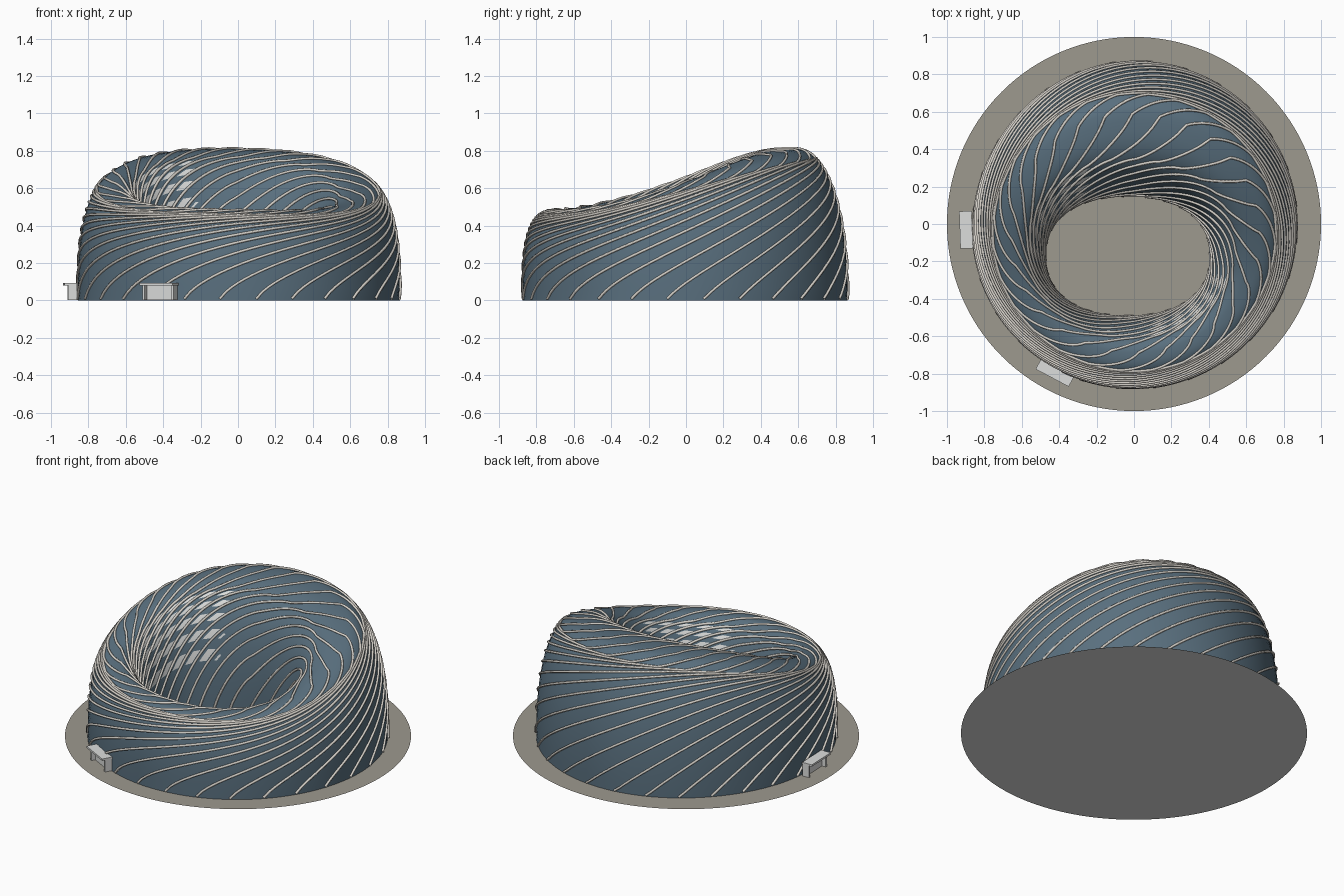
import bpy, bmesh, math
from mathutils import Vector, Matrix

if "Cube" in bpy.data.objects:
    bpy.data.objects.remove(bpy.data.objects["Cube"])

RIBS, PER_RIB = 28, 6                     # spiral ribs and mesh columns per rib gap
OUT_ROWS, TOP_ROWS, IN_ROWS = 32, 14, 26  # rows on outer wall, crest, courtyard wall
COLS, ROWS = RIBS * PER_RIB, OUT_ROWS + TOP_ROWS + IN_ROWS
OUT_SWEEP, TOP_SWEEP, IN_SWEEP = (math.radians(a) for a in (142, 42, 95))
GAP = 2 * math.pi / RIBS


def material(name, rgb):
    m = bpy.data.materials.new(name)
    m.diffuse_color = (*rgb, 1)
    m.use_nodes = True
    m.node_tree.nodes["Principled BSDF"].inputs["Base Color"].default_value = m.diffuse_color
    return m


BLUE = material("slate blue glass", (0.10, 0.16, 0.21))
RIB = material("warm pale metal", (0.66, 0.63, 0.58))
PANEL = material("light grey", (0.72, 0.73, 0.72))
STONE = material("paving grey", (0.34, 0.32, 0.275))


def add_mesh(name, bm, mats):
    me = bpy.data.meshes.new(name)
    bm.normal_update()
    bm.to_mesh(me)
    bm.free()
    for m in mats:
        me.materials.append(m)
    ob = bpy.data.objects.new(name, me)
    bpy.context.collection.objects.link(ob)
    return ob


def spow(x, p):
    return max(x, 0.0) ** p


def ring_point(theta, v):
    """Point on the shell: v 0..1 outer wall up to the crest, 1..2 down the inside."""
    c, s = math.cos(theta), math.sin(theta)
    flat = 1 - 0.025 * spow(math.cos(theta - math.radians(145)), 4)
    outer = Vector((0.866 * c * flat, 0.87 * s * flat - 0.003, 0))
    crest = Vector((0.66 * c, 0.635 * s - 0.055, 0))
    sx = math.copysign(abs(c) ** 0.88, c)
    sy = math.copysign(abs(s) ** 0.88, s)
    inner = Vector((0.445 * sx - 0.033, 0.325 * sy - 0.172, 0))
    h = 0.62 + 0.165 * s + 0.025 * s * s + 0.05 * (s - s ** 3) - 0.012 * c
    if v <= 1:
        n, a, edge = 2.6 - 0.4 * s, v * math.pi / 2, outer
    else:
        n, a, edge = 2.5 + 0.5 * s, (2 - v) * math.pi / 2, inner
    p = crest.lerp(edge, spow(math.cos(a), 2 / n))
    p.z = h * spow(math.sin(a), 2 / n)
    return p


def spiral(start, row):
    """Angle and profile position along one spiral line."""
    lo, hi = 0.76, 1.26
    if row <= OUT_ROWS:
        f = row / OUT_ROWS
        return start + OUT_SWEEP * f, lo * (1 - (1 - f) ** 1.6)
    row -= OUT_ROWS
    if row <= TOP_ROWS:
        f = row / TOP_ROWS
        ease = 0.5 * f + 0.5 * f * f * (3 - 2 * f)
        return start + OUT_SWEEP + TOP_SWEEP * f, lo + (hi - lo) * ease
    f = (row - TOP_ROWS) / IN_ROWS
    return start + OUT_SWEEP + TOP_SWEEP + IN_SWEEP * f, hi + (2 - hi) * f ** 1.2


# Ring-shaped shell, its mesh columns following the spirals
bm = bmesh.new()
starts = [GAP * (0.5 + c / PER_RIB) for c in range(COLS)]
grid = [[bm.verts.new(ring_point(*spiral(a, r))) for r in range(ROWS + 1)]
        for a in starts]
for c in range(COLS):
    d = (c + 1) % COLS
    for r in range(ROWS):
        f = bm.faces.new((grid[c][r], grid[d][r], grid[d][r + 1], grid[c][r + 1]))
        f.smooth = True
        # pale panels in a lattice on parts of the courtyard wall
        th, v = spiral(starts[c], r)
        deg = math.degrees(th) % 360
        if (1.28 < v < 1.85 and (110 < deg < 205 or 275 < deg < 340)
                and c % PER_RIB in (1, 2, 3) and r % 4 < 2):
            f.material_index = 1
add_mesh("ring_shell", bm, [BLUE, PANEL])

# Spiral ribs lying on the shell
curve = bpy.data.curves.new("spiral_ribs", "CURVE")
curve.dimensions = "3D"
curve.bevel_depth = 0.0075
curve.bevel_resolution = 1
curve.materials.append(RIB)
STEPS = 2
for k in range(RIBS):
    pts = []
    for i in range(ROWS * STEPS + 1):
        th, v = spiral(GAP * (k + 0.5), i / STEPS)
        e = 1e-3
        v0 = min(max(v, e), 2 - e)
        du = ring_point(th + e, v0) - ring_point(th - e, v0)
        dv = ring_point(th, v0 + e) - ring_point(th, v0 - e)
        pts.append(ring_point(th, v) + du.cross(dv).normalized() * 0.003)
    sp = curve.splines.new("POLY")
    sp.points.add(len(pts) - 1)
    for p, q in zip(sp.points, pts):
        p.co = (q.x, q.y, max(q.z, 0.008), 1)
    sp.use_smooth = True
bpy.context.collection.objects.link(bpy.data.objects.new("spiral_ribs", curve))

# Round paving with a pale underside
for name, z, flip, mat in (("paving_disc", 0.001, False, STONE),
                           ("paving_underside", 0, True, PANEL)):
    bm = bmesh.new()
    bmesh.ops.create_circle(bm, cap_ends=True, segments=128, radius=1,
                            matrix=Matrix.Translation((0, 0, z)))
    bm.normal_update()
    for f in bm.faces:
        if (f.normal.z < 0) != flip:
            f.normal_flip()
    add_mesh(name, bm, [mat])


# Entrance porches: roof slab, two side walls and a door panel
def porch(name, angle):
    place = Matrix.Rotation(math.radians(angle), 4, "Z")
    bm = bmesh.new()
    parts = [((0.899, 0, 0.086), (0.066, 0.20, 0.012)),
             ((0.887, 0.088, 0.043), (0.045, 0.012, 0.082)),
             ((0.887, -0.088, 0.043), (0.045, 0.012, 0.082)),
             ((0.878, 0, 0.043), (0.012, 0.165, 0.082))]
    for loc, size in parts:
        bmesh.ops.create_cube(bm, size=1, matrix=place @ Matrix.Translation(loc)
                              @ Matrix.Diagonal((*size, 1)))
    add_mesh(name, bm, [PANEL])


porch("front_porch", 242)
porch("left_porch", 182)
